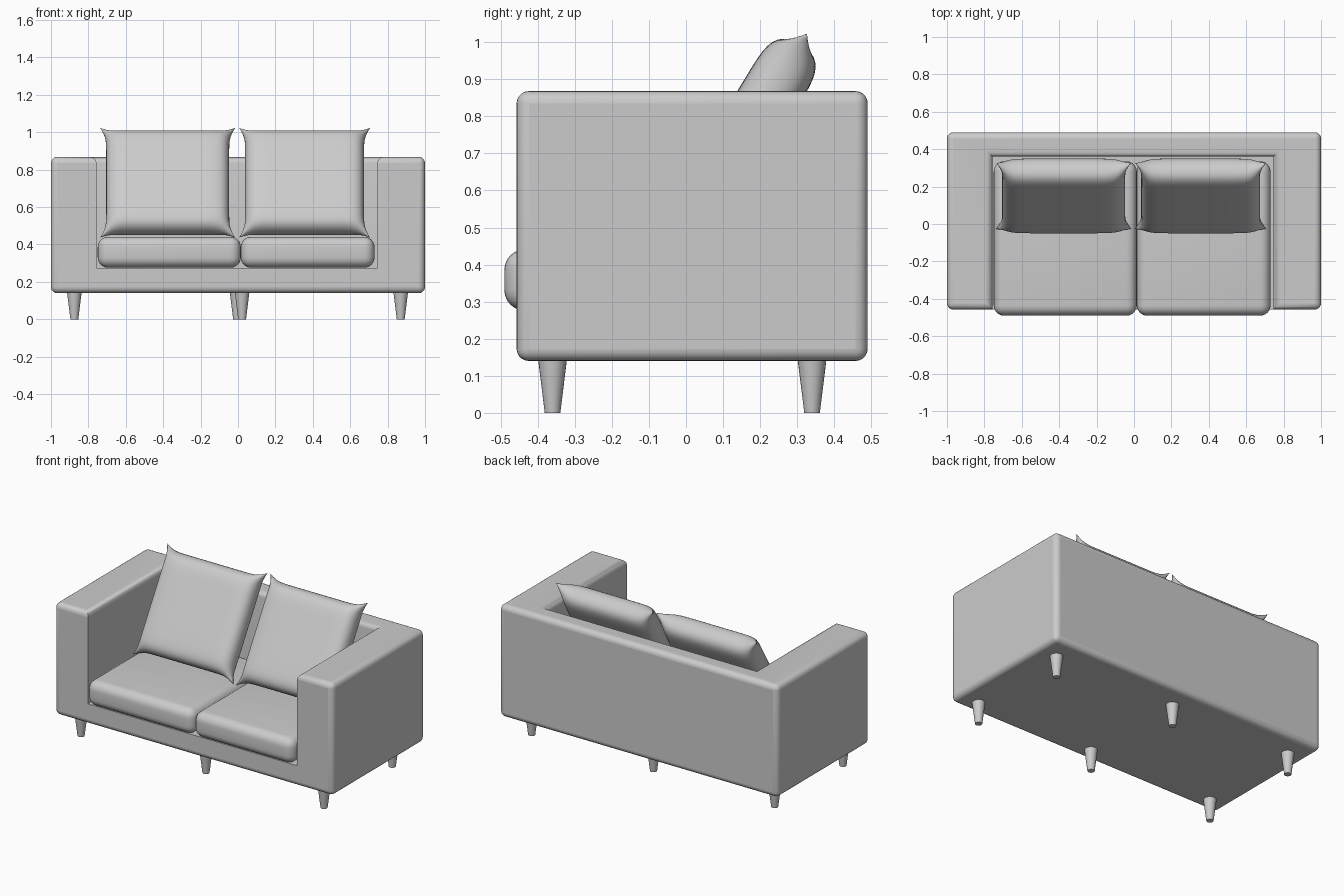
import bpy, bmesh, math
from mathutils import Matrix, Vector

if "Cube" in bpy.data.objects:
    bpy.data.objects.remove(bpy.data.objects["Cube"])


def finish(bm, name, angle=40):
    bmesh.ops.recalc_face_normals(bm, faces=bm.faces)
    me = bpy.data.meshes.new(name)
    bm.to_mesh(me)
    bm.free()
    ob = bpy.data.objects.new(name, me)
    bpy.context.collection.objects.link(ob)
    bpy.ops.object.select_all(action='DESELECT')
    ob.select_set(True)
    bpy.context.view_layer.objects.active = ob
    bpy.ops.object.shade_smooth_by_angle(angle=math.radians(angle))
    return ob


def box(lo, hi):
    lo, hi = Vector(lo), Vector(hi)
    bm = bmesh.new()
    bmesh.ops.create_cube(bm, size=1, matrix=Matrix.Translation((lo + hi) / 2) @ Matrix.Diagonal((*(hi - lo), 1)))
    return bm


def round_edges(bm, edges, r, seg=5):
    bmesh.ops.bevel(bm, geom=edges, offset=r, segments=seg, profile=0.5, affect='EDGES')


# Frame: one block with the seat well cut out, outer edges rounded
frame = finish(box((-1, -0.457, 0.14), (1, 0.49, 0.868)), "frame_block")
well = finish(box((-0.757, -0.8, 0.275), (0.745, 0.36, 1.2)), "seat_well_cutter")
well.hide_render = True
cut = frame.modifiers.new("well", 'BOOLEAN')
cut.operation, cut.solver, cut.object = 'DIFFERENCE', 'EXACT', well
bpy.context.view_layer.update()
bm = bmesh.new()
bm.from_object(frame, bpy.context.evaluated_depsgraph_get())
for ob in (frame, well):
    bpy.data.objects.remove(ob)
bmesh.ops.dissolve_limit(bm, angle_limit=0.02, verts=bm.verts, edges=bm.edges)


def outer(e):
    # every convex edge except the crisp opening on the front
    a, b = (v.co for v in e.verts)
    front_opening = all(p.y < -0.45 and abs(p.x) < 0.8 for p in (a, b))
    return e.is_convex and not front_opening


round_edges(bm, [e for e in bm.edges if outer(e)], 0.033)
finish(bm, "sofa_frame")

# Seat cushions
for side, x0, x1 in (("left", -0.75, 0.015), ("right", 0.015, 0.73)):
    bm = box((x0, -0.49, 0.276), (x1, 0.335, 0.441))
    round_edges(bm, bm.edges[:], 0.055, 6)
    finish(bm, "seat_cushion_" + side)


# Back pillows: puffed two-sided grids with pulled-out corners, leaning back
def pillow(name, cx, half_w, half_h=0.31, puff=0.081, horn=0.033):
    bm = bmesh.new()
    for sign in (1, -1):
        new = bmesh.ops.create_grid(bm, x_segments=32, y_segments=32, size=1)['verts']
        for v in new:
            s, t = (math.sin(math.pi / 2 * max(-1, min(1, c))) for c in v.co.xy)
            corner = abs(s * t) ** 14
            thick = math.sqrt(max(0, (1 - abs(s) ** 10) * (1 - abs(t) ** 10)))
            v.co = (s * half_w + math.copysign(horn * corner, s),
                    -sign * puff * thick,
                    t * half_h + math.copysign(horn * corner, t))
    bmesh.ops.remove_doubles(bm, verts=bm.verts, dist=1e-5)
    bm.transform(Matrix.Translation((cx, 0.15, 0.73)) @ Matrix.Rotation(math.radians(-31), 4, 'X'))
    finish(bm, name, 80)


pillow("back_pillow_left", -0.376, 0.329)
pillow("back_pillow_right", 0.356, 0.318)

# Tapered legs
for row, y, xs in (("front", -0.36, (-0.875, 0.022, 0.87)), ("back", 0.34, (-0.875, -0.005, 0.87))):
    for label, x in zip(("left", "middle", "right"), xs):
        bm = bmesh.new()
        bmesh.ops.create_cone(bm, cap_ends=True, segments=24, radius1=0.021, radius2=0.039,
                              depth=0.145, matrix=Matrix.Translation((x, y, 0.0725)))
        finish(bm, f"{row}_{label}_leg")
